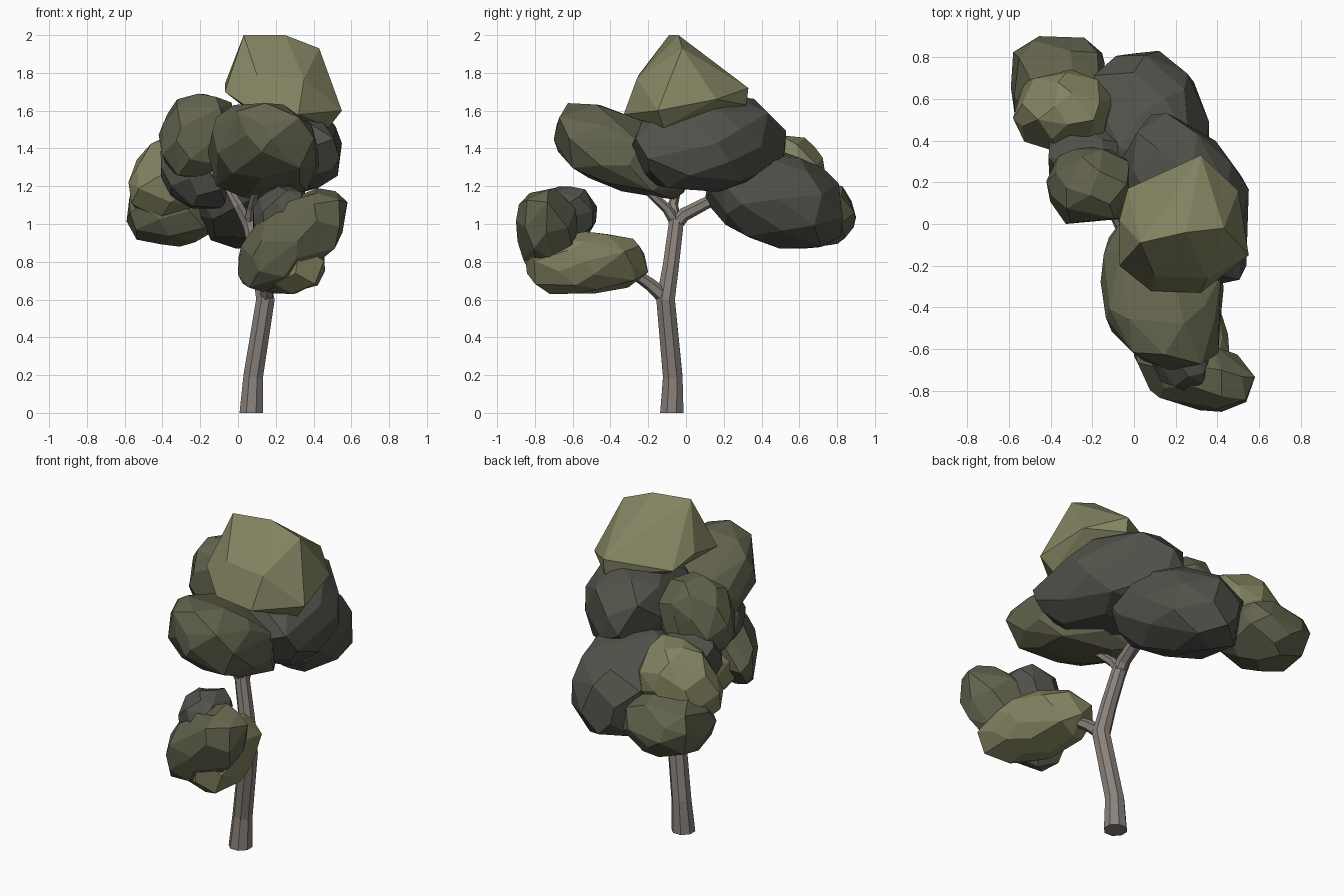
import bpy, bmesh, math, random
from mathutils import Vector

if "Cube" in bpy.data.objects:
    bpy.data.objects.remove(bpy.data.objects["Cube"])


def material(name, rgb):
    m = bpy.data.materials.new(name)
    m.diffuse_color = (*rgb, 1)
    m.use_nodes = True
    m.node_tree.nodes["Principled BSDF"].inputs["Base Color"].default_value = m.diffuse_color
    return m


LIGHT = material("light_leaf", (0.225, 0.225, 0.12))
MID = material("mid_leaf", (0.125, 0.125, 0.076))
DARK = material("dark_leaf", (0.08, 0.085, 0.068))
BARK = material("bark", (0.25, 0.22, 0.2))


def finish(bm, name, mat):
    bmesh.ops.recalc_face_normals(bm, faces=bm.faces[:])
    me = bpy.data.meshes.new(name)
    bm.to_mesh(me)
    bm.free()
    me.materials.append(mat)
    ob = bpy.data.objects.new(name, me)
    bpy.context.collection.objects.link(ob)


# Faceted tube along a path of (x, y, z, radius)
def tube(name, path, sides=8):
    bm = bmesh.new()
    pts = [Vector(p[:3]) for p in path]
    rings = []
    for i, p in enumerate(pts):
        t = pts[min(i + 1, len(pts) - 1)] - pts[max(i - 1, 0)]
        if p.z == 0:
            t = Vector((0, 0, 1))
        q = Vector((0, 0, 1)).rotation_difference(t.normalized())
        ring = []
        for k in range(sides):
            a = 2 * math.pi * (k + 0.5) / sides
            ring.append(bm.verts.new(p + q @ Vector((math.cos(a), math.sin(a), 0)) * path[i][3]))
        rings.append(ring)
    for r0, r1 in zip(rings, rings[1:]):
        for k in range(sides):
            j = (k + 1) % sides
            bm.faces.new((r0[k], r0[j], r1[j], r1[k]))
    bm.faces.new(rings[0][::-1])
    bm.faces.new(rings[-1])
    finish(bm, name, BARK)


# Faceted solid wrapped around points
def hull(name, mat, pts):
    bm = bmesh.new()
    for p in pts:
        bm.verts.new(p)
    bmesh.ops.convex_hull(bm, input=bm.verts[:])
    bmesh.ops.delete(bm, geom=[v for v in bm.verts if not v.link_faces], context='VERTS')
    bmesh.ops.dissolve_limit(bm, angle_limit=math.radians(14), verts=bm.verts[:], edges=bm.edges[:])
    finish(bm, name, mat)


# Leaf clump filling the box lo..hi; lean = (xy, xz, yz) tilt, taper narrows the top
def clump(name, mat, lo, hi, lean=(0, 0, 0), taper=0.0, n=40, seed=1, p=2.5):
    rnd = random.Random(seed)
    a, b, c = lean
    l22 = math.sqrt(1 - a * a)
    l32 = (c - a * b) / l22
    l33 = math.sqrt(max(0.03, 1 - b * b - l32 * l32))
    pts = []
    for i in range(n):
        z = 1 - 2 * (i + 0.5) / n
        r = math.sqrt(1 - z * z)
        t = i * 2.39996 + seed + rnd.uniform(-0.25, 0.25)
        x, y = r * math.cos(t), r * math.sin(t)
        s = rnd.uniform(0.95, 1.05) / (abs(x) ** p + abs(y) ** p + abs(z) ** p) ** (1 / p)
        k = s * (1 - taper * z)
        x, y, z = x * k, y * k, z * s
        pts.append(Vector((x, a * x + l22 * y, b * x + l32 * y + l33 * z)))
    # fit exactly to the box
    for ax in range(3):
        mn, mx = min(q[ax] for q in pts), max(q[ax] for q in pts)
        for q in pts:
            q[ax] = lo[ax] + (q[ax] - mn) / (mx - mn) * (hi[ax] - lo[ax])
    hull(name, mat, pts)


# Trunk and branches
tube("trunk", [(0.07, -0.075, 0, 0.067), (0.08, -0.07, 0.19, 0.056), (0.145, -0.108, 0.6, 0.053),
               (0.115, -0.08, 0.78, 0.046), (0.06, -0.05, 1.02, 0.042)])
tube("lower_branch", [(0.145, -0.1, 0.6, 0.042), (0.16, -0.19, 0.68, 0.034), (0.2, -0.36, 0.8, 0.026)], 6)
tube("back_branch", [(0.065, -0.06, 0.99, 0.038), (0.07, -0.01, 1.05, 0.036), (0.1, 0.24, 1.18, 0.028)], 6)
tube("front_branch", [(0.06, -0.05, 1.0, 0.032), (0.07, -0.1, 1.08, 0.027), (0.1, -0.24, 1.21, 0.02)], 6)
tube("left_branch", [(0.06, -0.05, 0.99, 0.036), (0.0, -0.07, 1.1, 0.028), (-0.06, -0.04, 1.2, 0.02),
                     (-0.14, 0.13, 1.28, 0.017)], 6)

# Crown top: flat ridge along x, steep front and back
hull("crown_top", LIGHT, [
    (0.03, -0.09, 2.0), (0.25, -0.04, 2.0), (0.43, -0.02, 1.93), (-0.05, -0.14, 1.8), (-0.07, 0.02, 1.74),
    (-0.07, -0.2, 1.7), (0.08, -0.32, 1.6), (0.32, -0.33, 1.58), (0.1, -0.25, 1.79), (0.35, -0.26, 1.77),
    (0.55, -0.15, 1.6), (0.53, -0.12, 1.68), (0.5, 0.16, 1.66), (0.32, 0.33, 1.72), (0.32, 0.32, 1.63),
    (-0.03, 0.17, 1.68), (0.48, -0.12, 1.51), (0.2, -0.08, 1.49), (0.3, 0.15, 1.52)])

# Upper crown
clump("crown_middle", DARK, (-0.06, -0.3, 1.17), (0.55, 0.53, 1.68), (-0.3, -0.1, 0.1), 0.05, 42, 5)
clump("crown_front", MID, (-0.16, -0.7, 1.13), (0.43, 0.02, 1.64), (-0.15, 0.0, -0.5), 0, 44, 7, 2.8)
clump("crown_back", DARK, (-0.23, 0.1, 0.87), (0.36, 0.83, 1.42), (-0.15, 0, -0.25), 0, 42, 9)
clump("crown_left", MID, (-0.42, 0.0, 1.24), (0.0, 0.37, 1.69), (0, 0.1, 0), 0, 36, 11)
clump("crown_left_under", DARK, (-0.41, 0.1, 1.08), (0.02, 0.48, 1.45), (0, -0.2, 0), 0, 36, 13)

# Back left pair
clump("back_left_upper", LIGHT, (-0.58, 0.34, 1.03), (-0.1, 0.74, 1.47), (0, 0.2, 0), 0.15, 34, 15, 2.2)
clump("back_left_lower", MID, (-0.59, 0.45, 0.88), (-0.14, 0.9, 1.24), (0, -0.05, 0), 0, 36, 17)

# Low front branch foliage
clump("low_front_base", LIGHT, (0.07, -0.85, 0.63), (0.46, -0.2, 0.96), (-0.4, 0.1, 0.1), 0.05, 40, 19)
clump("low_front_tip", MID, (0.0, -0.9, 0.64), (0.58, -0.53, 1.19), (-0.35, 0.55, -0.2), 0, 40, 21)
clump("low_front_top", DARK, (0.08, -0.8, 0.9), (0.38, -0.47, 1.2), (-0.1, 0.2, 0), 0, 34, 23)
